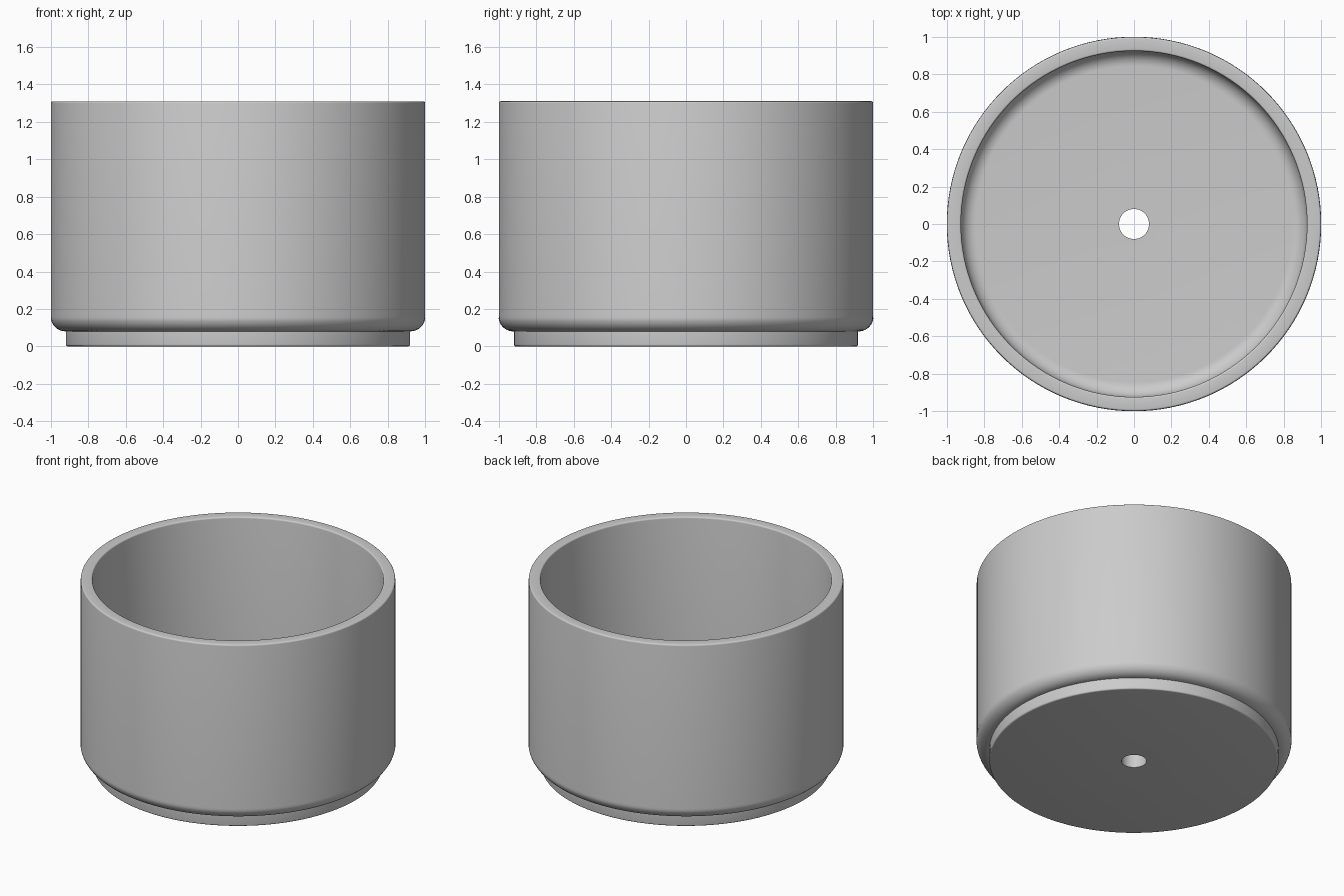
import bpy, bmesh, math

cube = bpy.data.objects.get("Cube")
if cube:
    bpy.data.objects.remove(cube, do_unlink=True)

SEGMENTS = 128


def make_material(name, color):
    mat = bpy.data.materials.new(name)
    mat.use_nodes = True
    mat.diffuse_color = color
    mat.node_tree.nodes["Principled BSDF"].inputs["Base Color"].default_value = color
    return mat


def arc(cx, cz, radius, start, end, steps):
    """Points of a rounded profile corner, angles in degrees."""
    angles = [math.radians(start + (end - start) * i / steps) for i in range(steps + 1)]
    return [(cx + radius * math.cos(a), cz + radius * math.sin(a)) for a in angles]


def lathe(name, profile, mat):
    """Revolve a closed (radius, height) profile around z."""
    bm = bmesh.new()
    rings = []
    for i in range(SEGMENTS):
        a = 2 * math.pi * i / SEGMENTS
        rings.append([bm.verts.new((r * math.cos(a), r * math.sin(a), z)) for r, z in profile])
    count = len(profile)
    for i in range(SEGMENTS):
        here, there = rings[i], rings[(i + 1) % SEGMENTS]
        for j in range(count):
            k = (j + 1) % count
            bm.faces.new((here[j], there[j], there[k], here[k]))
    bmesh.ops.recalc_face_normals(bm, faces=bm.faces)
    mesh = bpy.data.meshes.new(name)
    bm.to_mesh(mesh)
    bm.free()
    mesh.materials.append(mat)
    obj = bpy.data.objects.new(name, mesh)
    bpy.context.collection.objects.link(obj)
    bpy.ops.object.select_all(action='DESELECT')
    obj.select_set(True)
    bpy.context.view_layer.objects.active = obj
    bpy.ops.object.shade_smooth_by_angle(angle=math.radians(35))
    return obj


HOLE, FOOT, INNER, OUTER = 0.08, 0.92, 0.925, 1.0
FOOT_TOP, FLOOR, RIM = 0.08, 0.155, 1.31
EDGE, CORNER = 0.01, 0.08

# Closed wall section: foot, rounded underside, rim, cavity, drain hole
profile = [(HOLE, 0)]
profile += arc(FOOT - EDGE, EDGE, EDGE, -90, 0, 4)
profile += [(FOOT, FOOT_TOP)]
profile += arc(OUTER - CORNER + 0.002, FOOT_TOP + CORNER, CORNER, -90, 0, 10)[1:-1]
profile += [(OUTER, FOOT_TOP + CORNER)]
profile += arc(OUTER - EDGE, RIM - EDGE, EDGE, 0, 90, 4)
profile += arc(INNER + EDGE, RIM - EDGE, EDGE, 90, 180, 4)
profile += arc(INNER - CORNER, FLOOR + CORNER, CORNER, 0, -90, 10)
profile += [(HOLE, FLOOR)]

lathe("plant_pot", profile, make_material("light grey", (0.6, 0.6, 0.6, 1)))
